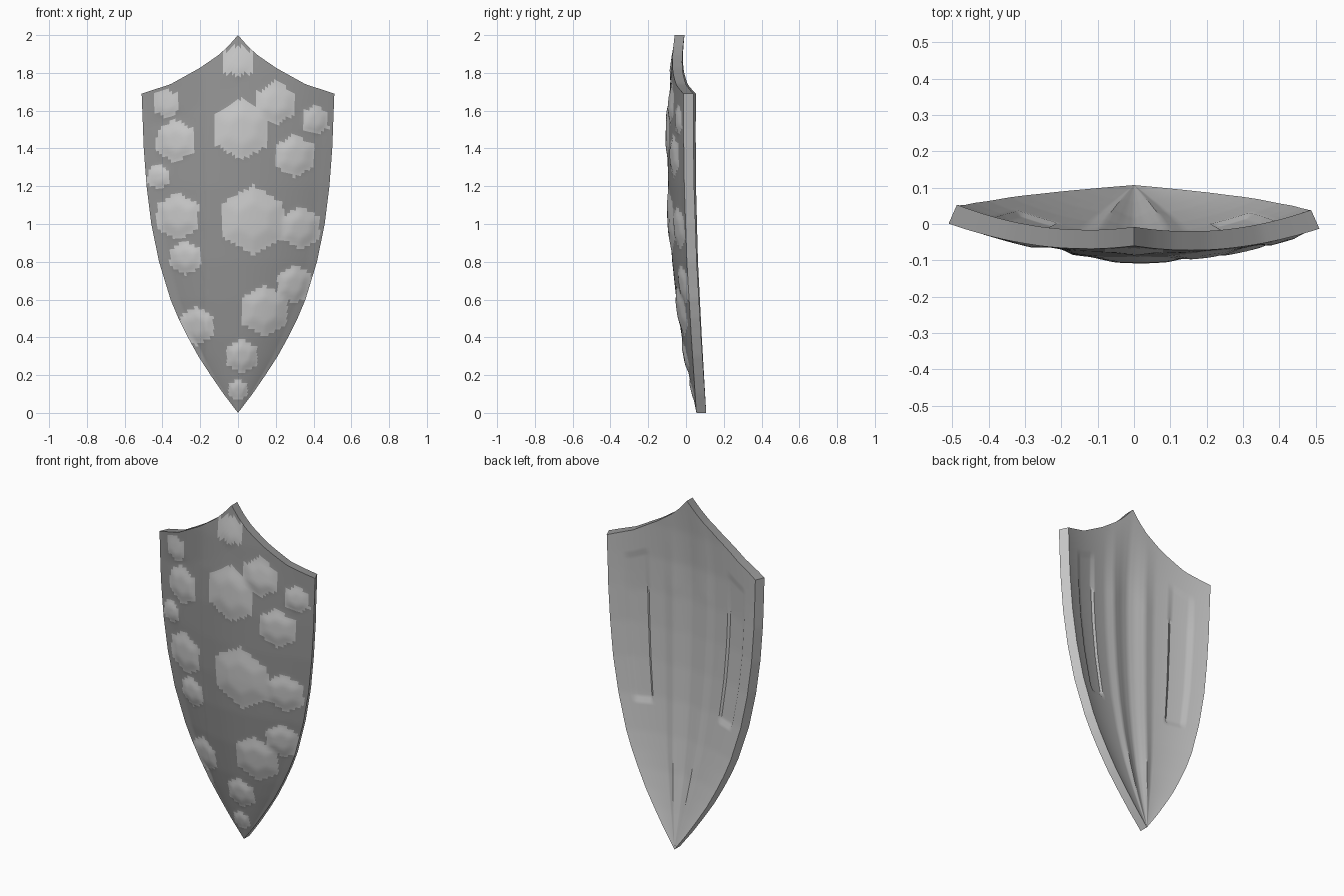
import bpy, bmesh

if "Cube" in bpy.data.objects:
    bpy.data.objects.remove(bpy.data.objects["Cube"])

COLS, ROWS = 64, 96

# Profiles: half width, centre line depth and rim depth by height; top edge by |u|
WIDTH = [(0, 0), (.1, .076), (.2, .145), (.3, .21), (.4, .265), (.5, .315), (.6, .357),
         (.8, .418), (1, .459), (1.2, .484), (1.4, .499), (1.69, .51)]
MID = [(0, .055), (.2, .012), (.4, -.026), (.6, -.055), (.8, -.077), (1, -.091),
       (1.2, -.099), (1.4, -.102), (1.6, -.098), (1.8, -.083), (2, -.06)]
RIM = [(0, .055), (.4, .03), (.8, .008), (1.2, -.004), (1.5, -.007), (1.69, -.006), (2, -.006)]
TOP = [(0, 2), (.1, 1.942), (.2, 1.895), (.4, 1.825), (.7, 1.74), (1, 1.69)]
# Hammered facets on the front: x, z, radius
FACETS = [(.02, 1.5, .14), (.2, 1.64, .1), (.3, 1.36, .1), (.08, 1.02, .16), (-.33, 1.44, .1),
          (-.32, 1.04, .11), (-.28, .82, .08), (-.22, .46, .09), (.14, .54, .12),
          (.33, .98, .1), (.02, .3, .08), (0, 1.86, .08), (.3, .68, .09), (-.38, 1.64, .07),
          (.41, 1.55, .07), (0, .12, .05), (-.42, 1.25, .06)]


def lerp(pts, t):
    for (a, p), (b, q) in zip(pts, pts[1:]):
        if t <= b:
            return p + (q - p) * (t - a) / (b - a)
    return pts[-1][1]


def place(u, v):
    """Shield surface point for u in -1..1 across and v in 0..1 upward."""
    low = 1.69 * v
    z = low + (lerp(TOP, abs(u)) - 1.69) * v ** 3
    x = lerp(WIDTH, low) * u
    m, e = lerp(MID, z), lerp(RIM, z)
    return x, m + (e - m) * abs(u) ** 2 - .007 * u * v, z


def facet(x, z):
    """Nearness to the middle of a rough hexagonal facet, 0 outside."""
    best = 0
    for cx, cz, r in FACETS:
        dx, dz = abs(x - cx), abs(z - cz)
        best = max(best, 1 - max(dx, .5 * dx + .87 * dz) / r)
    return best


def front_relief(u, v, x, z):
    edge = min(1, (1 - abs(u)) * 8) * min(1, (1 - v) * 10) * min(1, v * 8)
    crease = .01 * min(1, max(0, (-.17 - x) / .025))
    return (crease + .004 - .022 * min(.5, facet(x, z))) * edge


def back_relief(u, v):
    """Centre ribs and long hollows on the back."""
    a = abs(u)
    d = .012 * max(0, 1 - abs(a - .22) / .12) - .008 * max(0, 1 - a / .12)
    if .55 < a < .8 and .45 < v < .92:
        d -= .01
    return d * min(1, v * 4) * min(1, (1 - v) * 5)


bm = bmesh.new()
front, back = [], []
for j in range(ROWS + 1):
    v = j / ROWS
    fr, br = [], []
    for i in range(COLS + 1):
        u = -1 + 2 * i / COLS
        x, y, z = place(u, v)
        fr.append(bm.verts.new((x, y + front_relief(u, v, x, z), z)))
        br.append(bm.verts.new((x * (1 - .045 * abs(u)), y + .052 + back_relief(u, v), z)))
    front.append(fr)
    back.append(br)

# Front and back skins; material 0 bare rim and facets, 1 dark ground, 2 back
for grid in (front, back):
    for j in range(ROWS):
        for i in range(COLS):
            f = bm.faces.new((grid[j][i], grid[j][i + 1], grid[j + 1][i + 1], grid[j + 1][i]))
            c = f.calc_center_median()
            f.material_index = 2 if grid is back else (0 if facet(c.x, c.z) > .0 else 1)

# Edge wall down both sides and along the top
edge = [(j, 0) for j in range(ROWS + 1)] + [(ROWS, i) for i in range(1, COLS + 1)]
edge += [(j, COLS) for j in range(ROWS - 1, -1, -1)]
for (a, b), (c, d) in zip(edge, edge[1:]):
    f = bm.faces.new((front[a][b], front[c][d], back[c][d], back[a][b]))
    f.material_index = 1 if ROWS in (a, c) and a == c else 0

bmesh.ops.remove_doubles(bm, verts=bm.verts, dist=1e-4)
bmesh.ops.recalc_face_normals(bm, faces=bm.faces)
mesh = bpy.data.meshes.new("shield")
bm.to_mesh(mesh)
bm.free()
for name, g in (("light_steel", .7), ("dark_steel", .3), ("back_steel", .5)):
    mat = bpy.data.materials.new(name)
    mat.diffuse_color = (g, g, g, 1)
    mat.use_nodes = True
    mat.node_tree.nodes["Principled BSDF"].inputs["Base Color"].default_value = mat.diffuse_color
    mesh.materials.append(mat)
shield = bpy.data.objects.new("shield", mesh)
bpy.context.collection.objects.link(shield)
bpy.context.view_layer.objects.active = shield
shield.select_set(True)
bpy.ops.object.shade_smooth_by_angle(angle=0.6)
